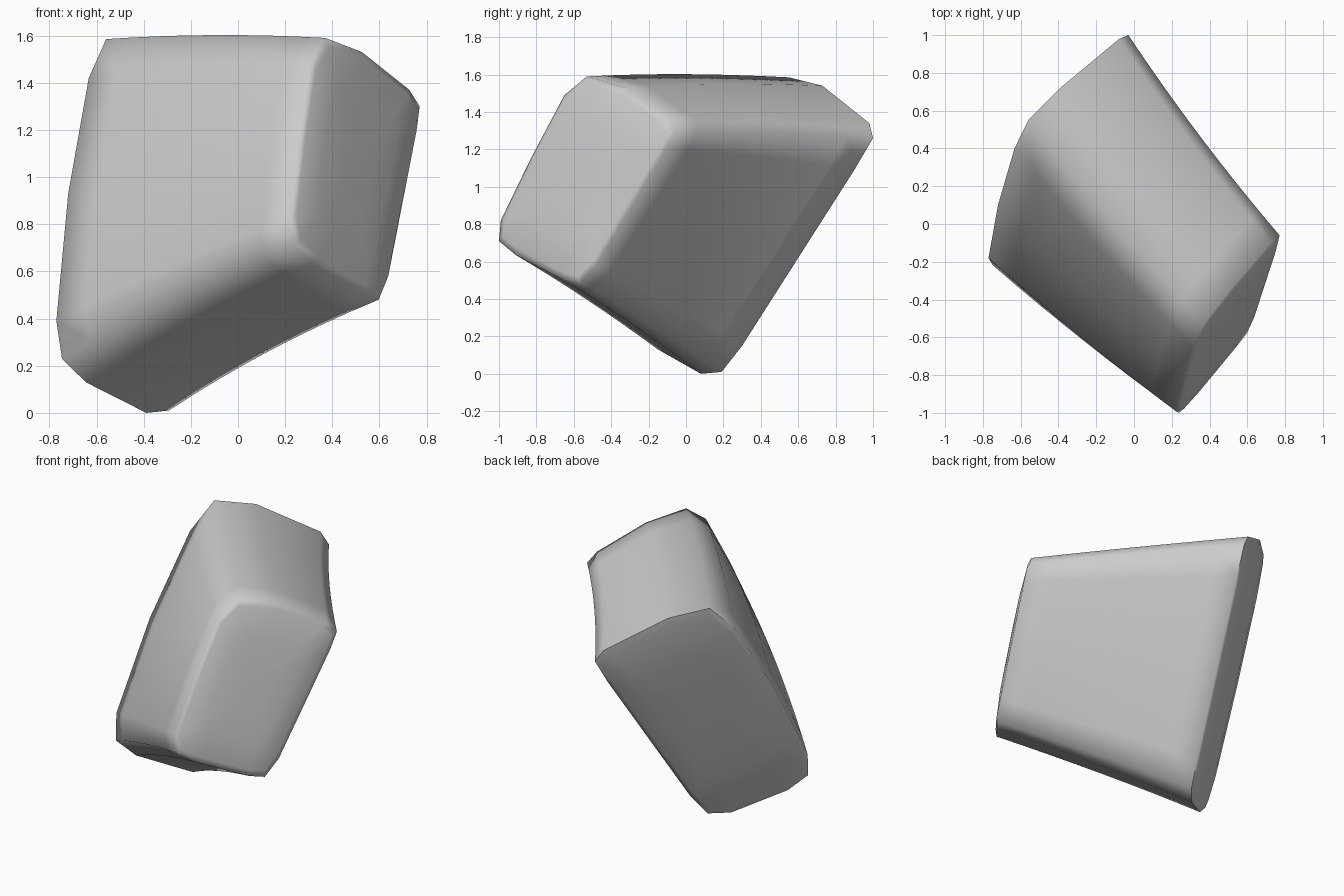
import bpy, bmesh, math
from mathutils import Vector

if "Cube" in bpy.data.objects:
    bpy.data.objects.remove(bpy.data.objects["Cube"])

# End outlines as (y, z); x follows from the plane of each cut
SMALL = [(-.11, 1.2), (-.06, 1.30), (-.10, 1.37), (-.33, 1.53), (-.53, 1.59), (-.65, 1.49),
         (-.83, 1.15), (-.99, .82), (-1, .71), (-.91, .635), (-.65, .50), (-.57, .48), (-.48, .58)]
LARGE = [(.9, 1.09), (1, 1.26), (.98, 1.34), (.73, 1.54), (.55, 1.585), (.4, 1.42),
         (.10, .93), (-.18, .39), (-.22, .23), (-.15, .13), (.08, .0), (.19, .01), (.3, .15)]


def on_plane(outline, n, d):
    return [Vector(((d - n[1] * y - n[2] * z) / n[0], y, z)) for y, z in outline]


def centre(pts):
    return sum(pts, Vector()) / len(pts)


def dome(pts, direction):
    """Shrinking rings that give an end a slightly swollen face."""
    c = centre(pts)
    return [[c + (p - c) * s + direction.normalized() * h for p in pts]
            for s, h in ((.93, .013), (.6, .026), (.3, .03))]


n_small = Vector((.495, -.3515, .1135))
n_large = Vector((.766, -.693, .288))
small = on_plane(SMALL, n_small, .55)
large = on_plane(LARGE, n_large, -.353)

# Loft from the large end to the small end, bowed gently up and to the front
rings = dome(large, -n_large)[::-1]
steps = 8
for i in range(steps + 1):
    t = i / steps
    ring = [a.lerp(b, t) for a, b in zip(large, small)]
    c = centre(ring)
    bow = 4 * t * (1 - t)
    rings.append([c + (p - c) * (1 - .005 * bow) + Vector((-.012, -.012, .018)) * bow for p in ring])
rings += dome(small, n_small)

bm = bmesh.new()
loops = [[bm.verts.new(p) for p in ring] for ring in rings]
for lo, hi in zip(loops, loops[1:]):
    for k in range(len(lo)):
        j = (k + 1) % len(lo)
        bm.faces.new((lo[k], lo[j], hi[j], hi[k]))
bm.faces.new(loops[0])
bm.faces.new(loops[-1])
bmesh.ops.recalc_face_normals(bm, faces=bm.faces)

# Rest the block on the ground
low = min(v.co.z for v in bm.verts)
bmesh.ops.translate(bm, verts=bm.verts, vec=(0, 0, -low))

mesh = bpy.data.meshes.new("tapered_block")
bm.to_mesh(mesh)
bm.free()
block = bpy.data.objects.new("tapered_block", mesh)
bpy.context.collection.objects.link(block)
bpy.context.view_layer.objects.active = block
block.select_set(True)
bpy.ops.object.shade_smooth_by_angle(angle=math.radians(72))
